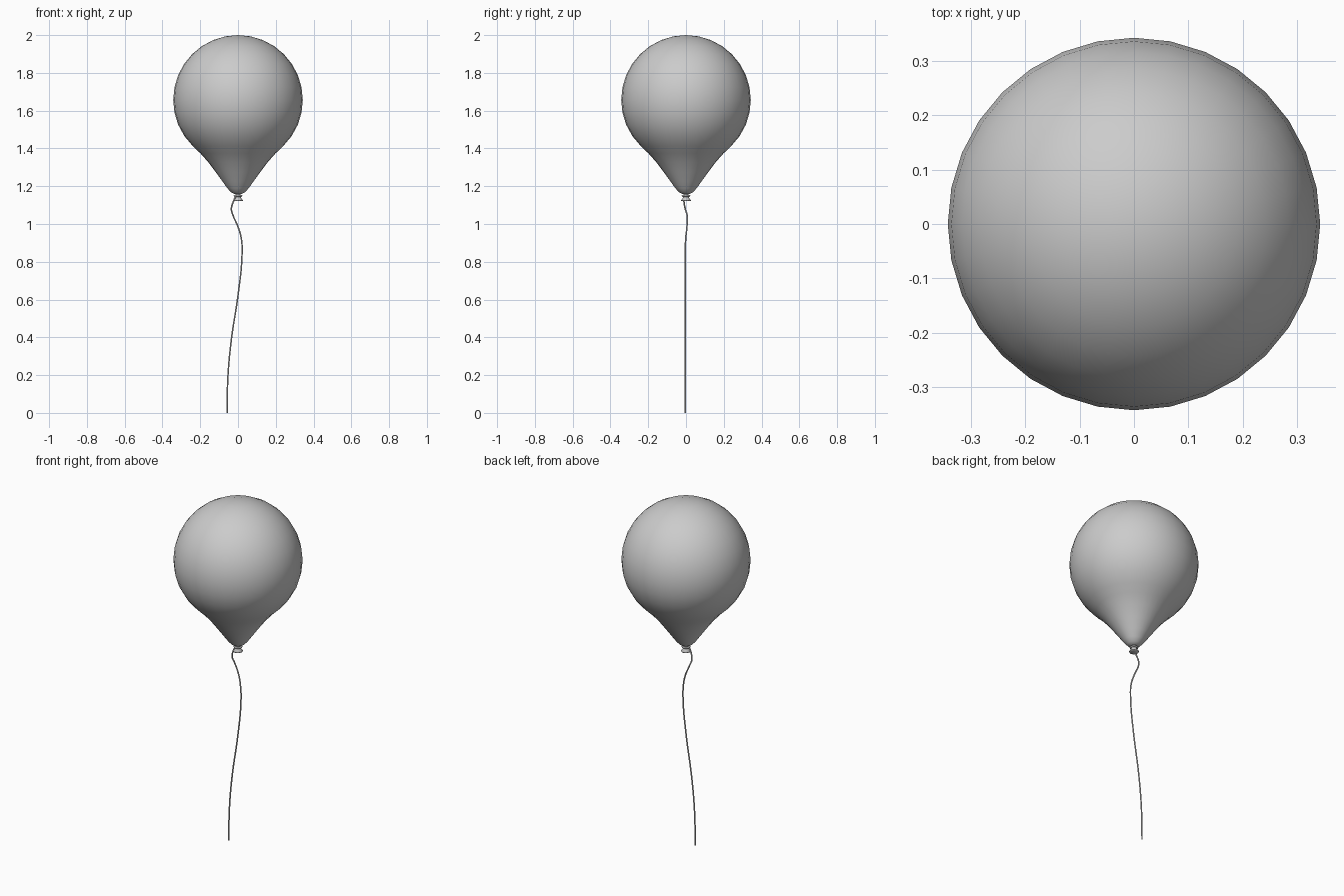
import bpy, bmesh, math
from mathutils import Vector

if "Cube" in bpy.data.objects:
    bpy.data.objects.remove(bpy.data.objects["Cube"])


def lathe(name, profile, sides):
    """Spin an (r, z) profile around z; r = 0 makes a pole."""
    bm = bmesh.new()
    rings = []
    for r, z in profile:
        if r == 0:
            rings.append([bm.verts.new((0, 0, z))] * sides)
        else:
            rings.append([bm.verts.new((r * math.cos(2 * math.pi * i / sides),
                                        r * math.sin(2 * math.pi * i / sides), z))
                          for i in range(sides)])
    for a, b in zip(rings, rings[1:]):
        for i in range(sides):
            j = (i + 1) % sides
            quad = list(dict.fromkeys([a[i], a[j], b[j], b[i]]))
            bm.faces.new(quad)
    bmesh.ops.recalc_face_normals(bm, faces=bm.faces)
    for f in bm.faces:
        f.smooth = True
    mesh = bpy.data.meshes.new(name)
    bm.to_mesh(mesh)
    bm.free()
    obj = bpy.data.objects.new(name, mesh)
    bpy.context.collection.objects.link(obj)
    return obj


def cord(name, points, radius, cyclic=False):
    """Smooth round cord through the given points."""
    curve = bpy.data.curves.new(name, 'CURVE')
    curve.dimensions = '3D'
    curve.bevel_depth = radius
    curve.bevel_resolution = 2
    curve.resolution_u = 8
    curve.use_fill_caps = True
    s = curve.splines.new('BEZIER')
    s.bezier_points.add(len(points) - 1)
    s.use_cyclic_u = cyclic
    for bp, p in zip(s.bezier_points, points):
        bp.co = Vector(p)
        bp.handle_left_type = bp.handle_right_type = 'AUTO'
    obj = bpy.data.objects.new(name, curve)
    bpy.context.collection.objects.link(obj)
    return obj


# Balloon: round crown blending into a tapered lower cone
R, CZ = 0.343, 1.657
profile = [(0, CZ + R)]
profile += [(R * math.sin(math.radians(a)), CZ + R * math.cos(math.radians(a)))
            for a in [11.25 * k for k in range(1, 11)]]
profile += [(0.283, 1.464), (0.239, 1.412), (0.199, 1.374), (0.157, 1.327),
            (0.118, 1.275), (0.082, 1.225), (0.055, 1.188), (0.037, 1.168),
            (0.02, 1.159), (0, 1.157)]
lathe("balloon", profile, 32)

# Tied neck with a flared lip
lathe("balloon_neck", [(0.014, 1.165), (0.013, 1.148), (0.016, 1.138),
                       (0.026, 1.126), (0.025, 1.122), (0, 1.13)], 16)

# String wound round the neck
cord("string_loop", [(0.018 * math.cos(i * math.pi / 4),
                      0.018 * math.sin(i * math.pi / 4), 1.149)
                     for i in range(8)], 0.005, True)

# Hanging string
cord("string", [(-0.012, -0.012, 1.147), (-0.024, -0.011, 1.12),
                (-0.035, -0.004, 1.08), (-0.026, 0.006, 1.045),
                (0.0, 0.005, 0.985), (0.018, -0.002, 0.92),
                (0.021, -0.003, 0.83), (0.001, -0.003, 0.63),
                (-0.035, -0.003, 0.39), (-0.053, -0.003, 0.2),
                (-0.058, -0.003, 0.0)], 0.004)
